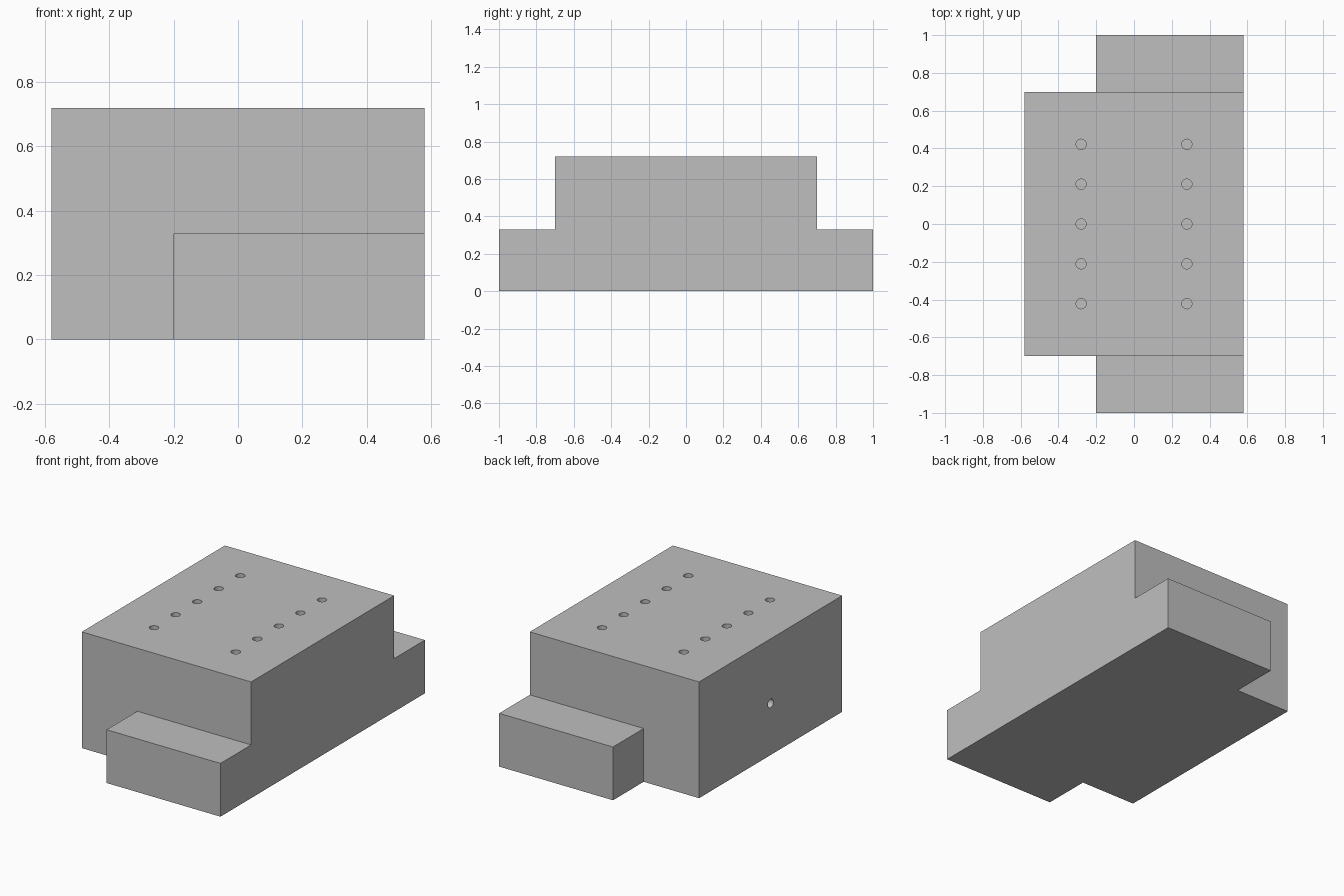
import bpy
import bmesh
from mathutils import Matrix, Vector

cube = bpy.data.objects.get("Cube")
if cube:
    bpy.data.objects.remove(cube)

HALF_X, HALF_Y, BODY_TOP = 0.58, 0.70, 0.72
TAB_X, TAB_Y, TAB_TOP = -0.20, 1.0, 0.33
HOLE_R, HOLE_DEPTH = 0.027, 0.15

grey = bpy.data.materials.new("plain_grey")
grey.use_nodes = True
colour = (0.52, 0.52, 0.52, 1)
grey.diffuse_color = colour
grey.node_tree.nodes["Principled BSDF"].inputs["Base Color"].default_value = colour


def make_object(name, bm):
    bmesh.ops.recalc_face_normals(bm, faces=bm.faces)
    mesh = bpy.data.meshes.new(name)
    bm.to_mesh(mesh)
    bm.free()
    mesh.materials.append(grey)
    obj = bpy.data.objects.new(name, mesh)
    bpy.context.collection.objects.link(obj)
    return obj


def extrude_outline(bm, points, z0, z1):
    face = bm.faces.new([bm.verts.new((x, y, z0)) for x, y in points])
    top = bmesh.ops.extrude_face_region(bm, geom=[face])["geom"]
    verts = [v for v in top if isinstance(v, bmesh.types.BMVert)]
    bmesh.ops.translate(bm, verts=verts, vec=(0, 0, z1 - z0))


def add_drill(bm, centre, axis):
    turn = Vector((0, 0, 1)).rotation_difference(axis).to_matrix().to_4x4()
    bmesh.ops.create_cone(bm, cap_ends=True, segments=32, radius1=HOLE_R,
                          radius2=HOLE_R, depth=2 * HOLE_DEPTH,
                          matrix=Matrix.Translation(centre) @ turn)


# Main block
bm = bmesh.new()
extrude_outline(bm, [(-HALF_X, -HALF_Y), (HALF_X, -HALF_Y),
                     (HALF_X, HALF_Y), (-HALF_X, HALF_Y)], 0, BODY_TOP)
body = make_object("housing_block", bm)

# Low steps at both ends, flush with one side
bm = bmesh.new()
for s in (-1, 1):
    extrude_outline(bm, [(TAB_X, s * (HALF_Y - 0.1)), (HALF_X, s * (HALF_Y - 0.1)),
                         (HALF_X, s * TAB_Y), (TAB_X, s * TAB_Y)], 0, TAB_TOP)
steps = make_object("end_steps", bm)

# Drills: two rows of five in the top, one in the side
bm = bmesh.new()
for x in (-0.28, 0.28):
    for i in range(-2, 3):
        add_drill(bm, Vector((x, i * 0.211, BODY_TOP)), Vector((0, 0, 1)))
add_drill(bm, Vector((-HALF_X, 0, 0.32)), Vector((1, 0, 0)))
drills = make_object("hole_cutter", bm)
drills.hide_render = True
drills.hide_viewport = True


def boolean(obj, other, operation):
    mod = obj.modifiers.new(operation.lower(), 'BOOLEAN')
    mod.operation = operation
    mod.solver = 'EXACT'
    mod.object = other


# Join the steps, drill the holes and bake the result
boolean(body, steps, 'UNION')
boolean(body, drills, 'DIFFERENCE')
bpy.context.view_layer.update()
result = bpy.data.meshes.new_from_object(
    body.evaluated_get(bpy.context.evaluated_depsgraph_get()))
body.modifiers.clear()
body.data = result
for helper in (steps, drills):
    bpy.data.objects.remove(helper)

# Smooth hole walls, sharp block edges
bpy.ops.object.select_all(action='DESELECT')
body.select_set(True)
bpy.context.view_layer.objects.active = body
bpy.ops.object.shade_smooth_by_angle()
